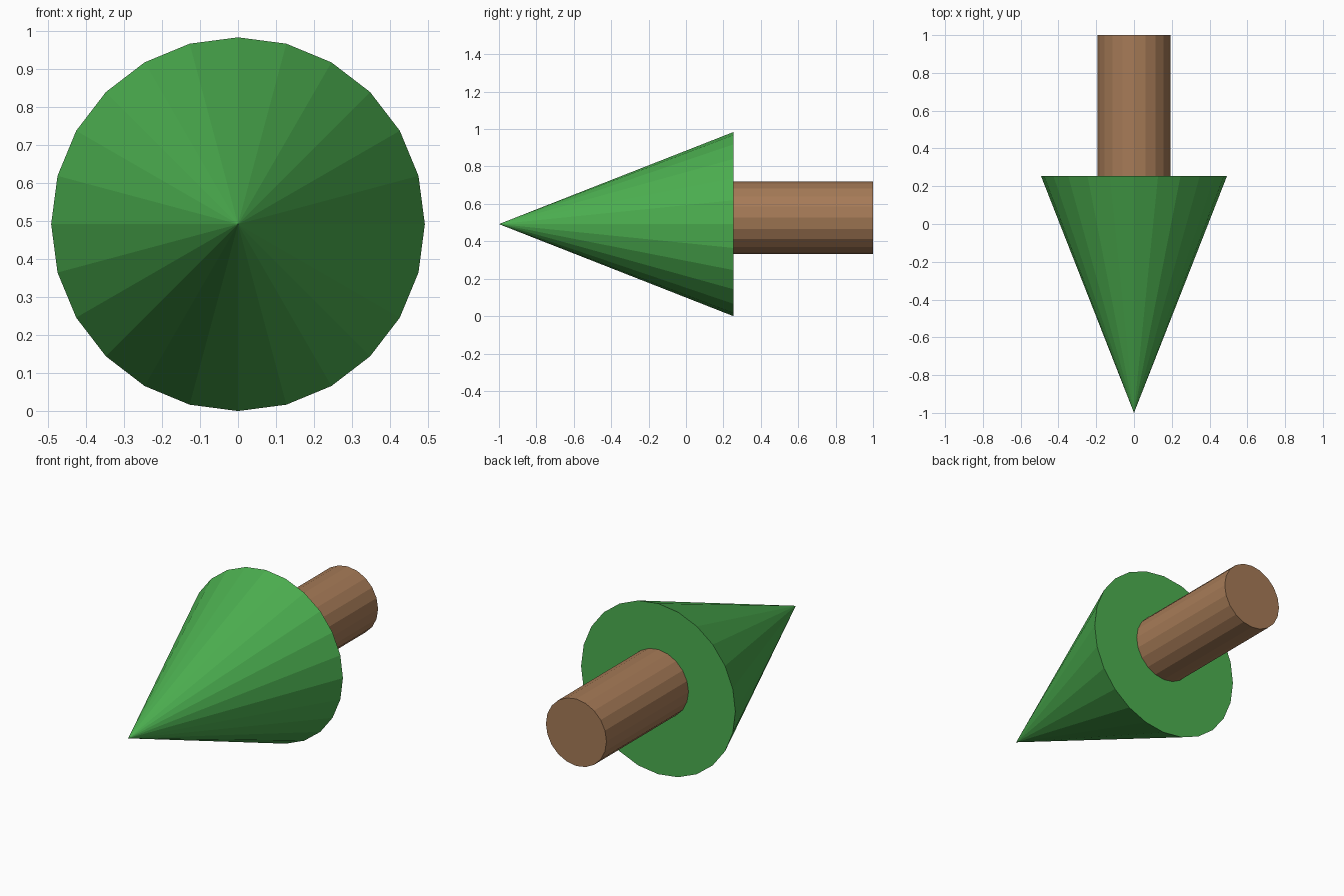
import bpy
from math import radians

if "Cube" in bpy.data.objects:
    bpy.data.objects.remove(bpy.data.objects["Cube"])


def material(name, color):
    mat = bpy.data.materials.new(name)
    mat.diffuse_color = (*color, 1)
    mat.use_nodes = True
    mat.node_tree.nodes["Principled BSDF"].inputs["Base Color"].default_value = mat.diffuse_color
    return mat


def lying_cone(name, sides, r_back, r_front, y_front, y_back, z, mat):
    # Axis turned so the local top points toward the front (-y)
    bpy.ops.mesh.primitive_cone_add(
        vertices=sides, radius1=r_back, radius2=r_front,
        depth=y_back - y_front,
        location=(0, (y_front + y_back) / 2, z),
        rotation=(radians(90), 0, 0))
    obj = bpy.context.object
    obj.name = name
    obj.data.materials.append(mat)
    return obj


green = material("foliage_green", (0.072, 0.43, 0.08))
brown = material("trunk_brown", (0.38, 0.197, 0.095))

# Pointed foliage, tip toward the front
lying_cone("foliage", 24, 0.492, 0, -1.0, 0.253, 0.492, green)

# Trunk, set slightly above the foliage axis
lying_cone("trunk", 20, 0.193, 0.193, 0.253, 1.0, 0.526, brown)
